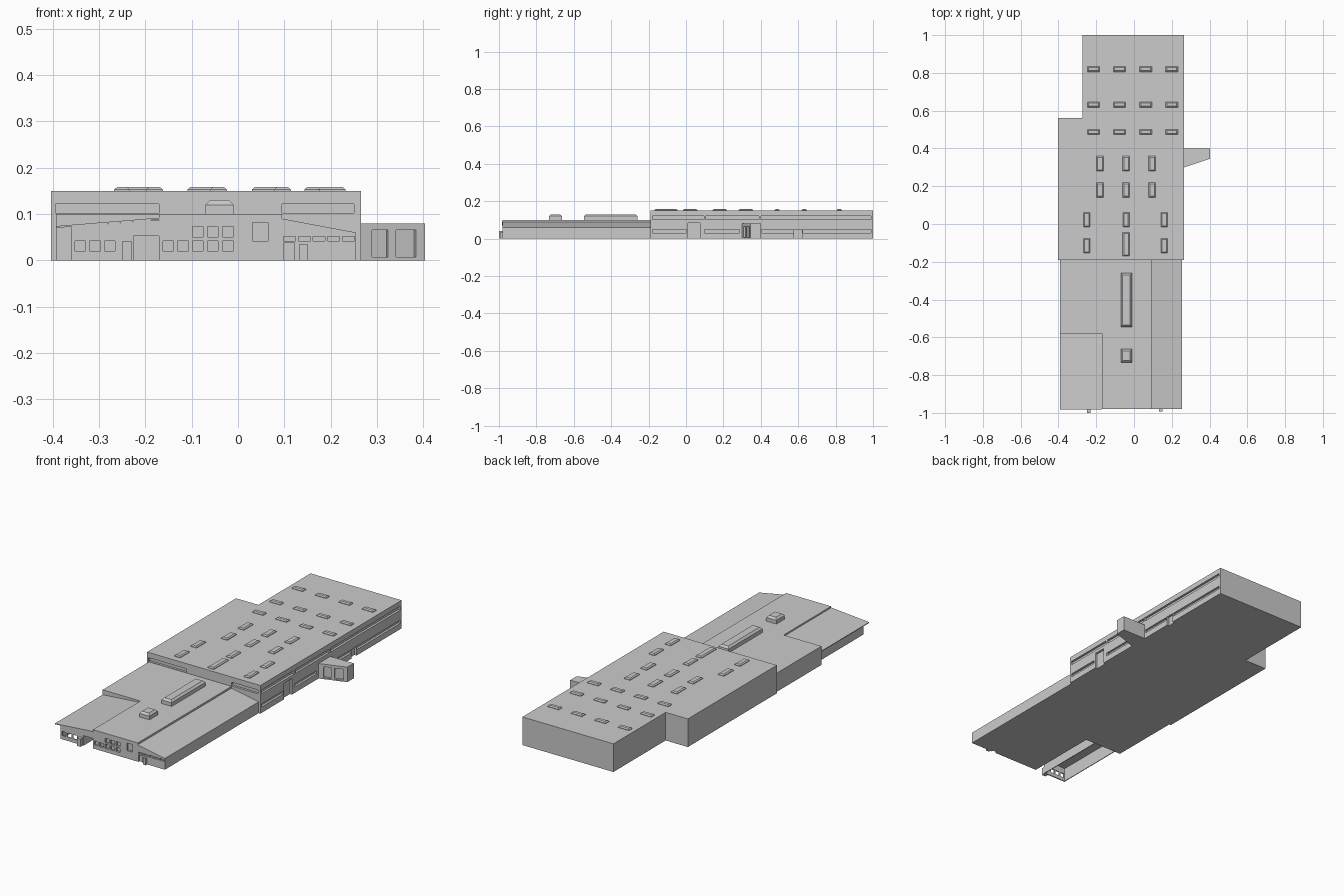
import bpy, bmesh, math
from mathutils import Matrix

if "Cube" in bpy.data.objects:
    bpy.data.objects.remove(bpy.data.objects["Cube"])


def finish(name, bm):
    bmesh.ops.recalc_face_normals(bm, faces=bm.faces)
    me = bpy.data.meshes.new(name)
    bm.to_mesh(me)
    bm.free()
    ob = bpy.data.objects.new(name, me)
    bpy.context.collection.objects.link(ob)
    return ob


def prism(name, pts, lo, hi, axis='z'):
    """Extrude an xy outline along z, or an xz outline along y."""
    bm = bmesh.new()
    place = (lambda p: (p[0], p[1], lo)) if axis == 'z' else (lambda p: (p[0], lo, p[1]))
    f = bm.faces.new([bm.verts.new(place(p)) for p in pts])
    ext = bmesh.ops.extrude_face_region(bm, geom=[f])
    d = (0, 0, hi - lo) if axis == 'z' else (0, hi - lo, 0)
    bmesh.ops.translate(bm, vec=d, verts=[v for v in ext['geom'] if isinstance(v, bmesh.types.BMVert)])
    return finish(name, bm)


def add_box(bm, x0, x1, y0, y1, z0, z1, rot=0):
    m = (Matrix.Translation(((x0 + x1) / 2, (y0 + y1) / 2, (z0 + z1) / 2))
         @ Matrix.Rotation(rot, 4, 'Z') @ Matrix.Diagonal((x1 - x0, y1 - y0, z1 - z0, 1)))
    bmesh.ops.create_cube(bm, size=1, matrix=m)


def boxes(name, items):
    bm = bmesh.new()
    for b in items:
        add_box(bm, *b)
    return finish(name, bm)


def cut(ob, items):
    """Carve box-shaped recesses out of an object."""
    cutter = boxes("cutter", items)
    cutter.hide_render = True
    mod = ob.modifiers.new("recesses", 'BOOLEAN')
    mod.operation, mod.solver, mod.object = 'DIFFERENCE', 'EXACT', cutter
    bpy.context.view_layer.objects.active = ob
    bpy.ops.object.modifier_apply(modifier=mod.name)
    bpy.data.objects.remove(cutter)


def skylight(name, x, y, w, l, z, curb, top, inset):
    """Box curb with a tapered cap."""
    bm = bmesh.new()
    rings = []
    for h, i in ((z, 0), (z + curb, 0), (z + top, inset)):
        a, b = w / 2 - i, l / 2 - i
        rings.append([bm.verts.new((x + sx * a, y + sy * b, h))
                      for sx, sy in ((-1, -1), (1, -1), (1, 1), (-1, 1))])
    for r, s in zip(rings, rings[1:]):
        for k in range(4):
            bm.faces.new((r[k], r[(k + 1) % 4], s[(k + 1) % 4], s[k]))
    bm.faces.new(rings[-1])
    return finish(name, bm)


# Tall rear hall with a notched back left corner
R = 0.265
hall = prism("rear_hall", [(-.403, -.19), (R, -.19), (R, 1), (-.272, 1), (-.272, .56), (-.403, .56)], 0, .15)
D = 0.012
side = [(-.18, .095, .102, .122), (.105, .39, .102, .122), (.40, .99, .102, .122),  # upper window bands
        (-.18, 0, .031, .048), (.10, .285, .031, .048), (.405, .575, .031, .048), (.625, .99, .031, .048),
        (.01, .075, -.01, .085), (.578, .62, -.01, .049)]                            # doors
rec = [(R - D, R + .02, a, b, c, d) for a, b, c, d in side]
rec += [(a, b, -.21, -.19 + D, .102, .122) for a, b in ((-.394, -.17), (.095, .25))]
cut(hall, rec)

# Low front wing: flat roofed L-shaped part
front = prism("front_wing", [(-.17, -.98), (.095, -.98), (.095, -.19), (-.393, -.19), (-.393, -.58), (-.17, -.58)], 0, .1)
wins = [(x, x + .023, .02, .042) for x in (-.162, -.13, -.098, -.066, -.033)]
wins += [(x, x + .023, .05, .073) for x in (-.098, -.066, -.033)] + [(.031, .065, .042, .082)]
cut(front, [(a, b, -1, -.97, c, d) for a, b, c, d in wins])

# Right wing with roof falling to the side
right = prism("right_wing", [(.095, 0), (.255, 0), (.255, .06), (.095, .09)], -.98, -.19, 'y')
wins = [(x, x + .026, .042, .052) for x in (.098, .13, .162, .193, .225)] + [(.098, .122, -.01, .037)]
cut(right, [(a, b, -1, -.97, c, d) for a, b, c, d in wins])

# Sloped canopy roof over the left front room
prism("left_canopy", [(-.393, .07), (-.17, .088), (-.17, .092), (-.393, .074)], -.983, -.58, 'y')
# Left front room: open-bottomed walls with window holes
wall = prism("left_room_front_wall", [(-.36, 0), (-.225, 0), (-.225, .0835), (-.36, .0727)], -.98, -.974, 'y')
cut(wall, [(x, x + .023, -1, -.95, .02, .042) for x in (-.352, -.32, -.288)])
boxes("left_room_side_walls", [(-.36, -.356, -.974, -.58, 0, .073), (-.229, -.225, -.974, -.58, 0, .083)])
boxes("left_lintel", [(-.225, -.17, -.98, -.976, .053, .086)])

# Projecting front doors
boxes("left_front_door", [(-.25, -.229, -1, -.98, 0, .041)])
boxes("right_front_door", [(.133, .15, -.992, -.98, 0, .035)])

# Wedge-shaped side entrance with two glazed bays
entry = prism("side_entrance", [(R, .30), (.403, .346), (.403, .40), (R, .40)], 0, .08)
ang = math.atan2(.046, .138)
bays = []
for x0, x1 in ((.288, .325), (.34, .385)):
    y = .30 + ((x0 + x1) / 2 - R) / 3
    bays.append((x0, x1, y - .012, y + .012, .007, .066, ang))
cut(entry, bays)

# Hall skylights
sky = [(x, y, .064, .028) for x in (-.215, -.077, .062, .2) for y in (.82, .632, .487)]
sky += [(x, y, .036, .078) for x in (-.18, -.042, .096) for y in (.32, .18)]
sky += [(x, .022, .034, .078) for x in (-.25, -.042, .16)]
sky += [(x, -.115, .034, .078) for x in (-.25, .16)] + [(-.042, -.107, .036, .125)]
for x, y, w, l in sky:
    skylight("hall_skylight", x, y, w, l, .15, .003, .008, .006)

# Front wing skylights
for y, l in ((-.402, .285), (-.697, .07)):
    skylight("front_skylight", -.04, y, .06, l, .1, .02, .03, .01)
